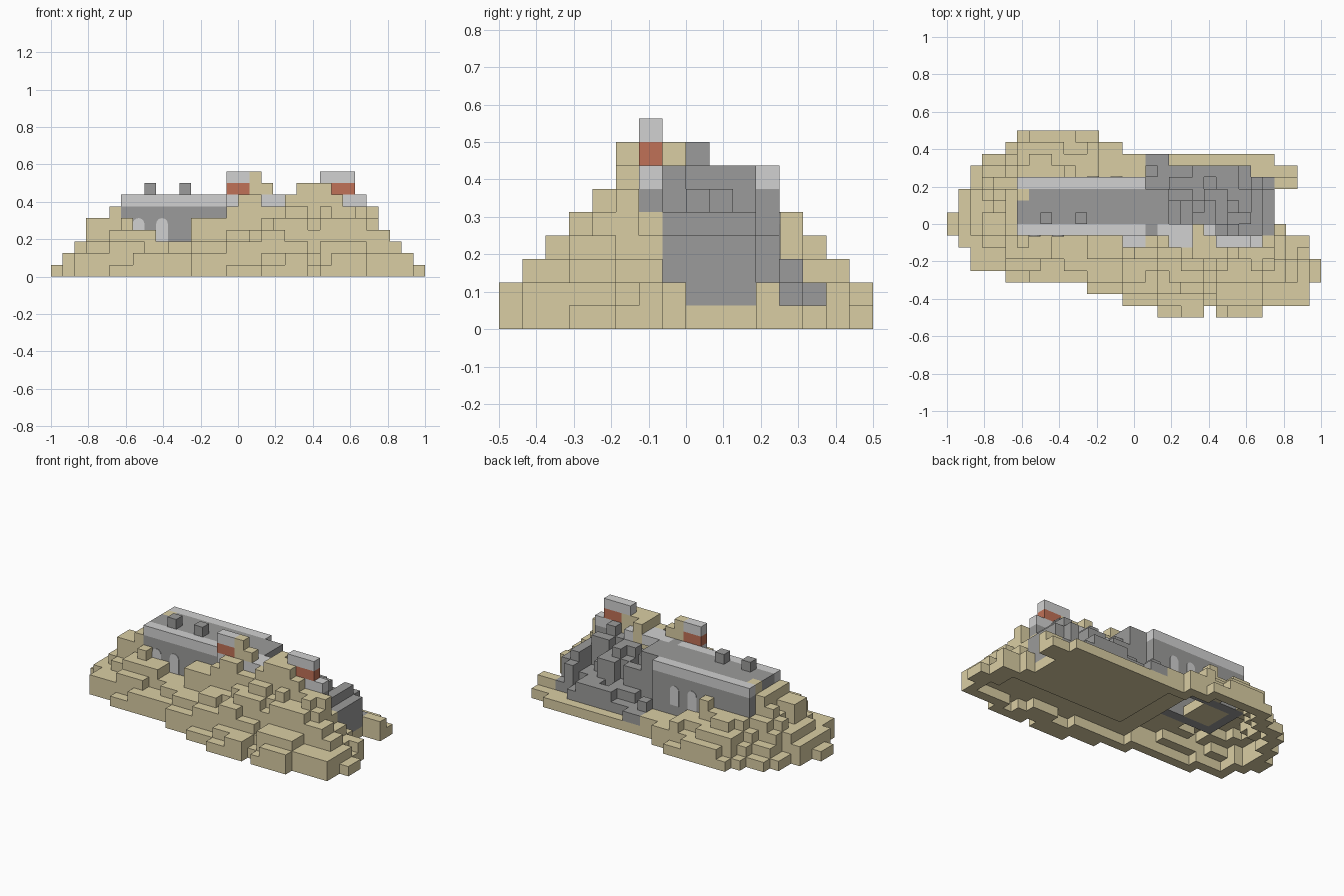
import bpy, bmesh, math, random
from mathutils import Vector

random.seed(4)
U = 1 / 16  # block size

cube = bpy.data.objects.get("Cube")
if cube:
    bpy.data.objects.remove(cube)


def material(name, r, g, b):
    m = bpy.data.materials.new(name)
    m.use_nodes = True
    m.diffuse_color = (r, g, b, 1)
    bsdf = next(n for n in m.node_tree.nodes if n.type == 'BSDF_PRINCIPLED')
    bsdf.inputs["Base Color"].default_value = (r, g, b, 1)
    return m


SAND = material("sand", .70, .615, .37)
STONE = material("dark stone", .33, .33, .325)
PALE = material("pale concrete", .64, .64, .64)
BRICK = material("red brick", .53, .165, .095)


def finish(bm, name, mat):
    mesh = bpy.data.meshes.new(name)
    bm.to_mesh(mesh)
    bm.free()
    mesh.materials.append(mat)
    ob = bpy.data.objects.new(name, mesh)
    bpy.context.scene.collection.objects.link(ob)
    return ob


def blocks(name, cells, mat):
    """Joined unit blocks: only the outer faces are made, flat areas are merged."""
    bm = bmesh.new()
    for c in cells:
        for axis in range(3):
            for side in (0, 1):
                n = list(c)
                n[axis] += 2 * side - 1
                if tuple(n) in cells:
                    continue
                a, b = [(1, 2), (2, 0), (0, 1)][axis]
                ring = []
                for da, db in ((0, 0), (1, 0), (1, 1), (0, 1)):
                    p = list(c)
                    p[axis] += side
                    p[a] += da
                    p[b] += db
                    ring.append(bm.verts.new(Vector(p) * U))
                bm.faces.new(ring if side else ring[::-1])
    bmesh.ops.remove_doubles(bm, verts=bm.verts, dist=U / 100)
    bmesh.ops.dissolve_limit(bm, angle_limit=math.radians(1), verts=bm.verts, edges=bm.edges)
    return finish(bm, name, mat)


taken = set()  # cells filled by built parts


def box(name, x, y, z, mat):
    """Box from ranges given in blocks."""
    bm = bmesh.new()
    bmesh.ops.create_cube(bm, size=1)
    for v in bm.verts:
        v.co = Vector([(r[0] + r[1]) / 2 + t * (r[1] - r[0])
                       for r, t in zip((x, y, z), v.co)]) * U
    taken.update((i, j, k) for i in range(*x) for j in range(*y) for k in range(*z))
    return finish(bm, name, mat)


def arch(name, x, y, z0, z1, outward):
    """Thin round-topped window plate on a wall."""
    bm = bmesh.new()
    pts = [(x, z0), (x + 1, z0)]
    for i in range(9):
        t = math.pi * i / 8
        pts.append((x + .5 + .5 * math.cos(t), z1 - .5 + .5 * math.sin(t)))
    face = bm.faces.new([bm.verts.new(Vector((px, y, pz)) * U) for px, pz in pts])
    ext = bmesh.ops.extrude_face_region(bm, geom=[face])
    for v in ext["geom"]:
        if isinstance(v, bmesh.types.BMVert):
            v.co.y += outward * .003
    bmesh.ops.recalc_face_normals(bm, faces=bm.faces)
    finish(bm, name, PALE)


# Bunker walls, roof and vents
box("bunker_front_wall", (-10, 1), (-1, 0), (2, 6), STONE)
box("bunker_back_wall", (-10, 1), (3, 4), (2, 6), STONE)
box("bunker_right_wall", (-10, -9), (0, 3), (2, 6), STONE)
box("bunker_left_wall", (0, 1), (0, 3), (2, 6), STONE)
box("roof_centre", (-9, 1), (0, 3), (6, 7), STONE)
box("roof_right_end", (-10, -9), (0, 2), (6, 7), STONE)
box("roof_front_edge", (-10, 1), (-1, 0), (6, 7), PALE)
box("roof_back_edge", (-10, 1), (3, 4), (6, 7), PALE)
for i, x in enumerate((-8, -5)):
    box(f"roof_vent_{i + 1}", (x, x + 1), (0, 1), (7, 8), STONE)

# Windows
arch("front_window_short", -9, -1, 4, 5, -1)
arch("front_window_tall", -7, -1, 3, 5, -1)
for i, x in enumerate((-4, -2)):
    arch(f"back_window_{i + 1}", x, 4, 3, 5, 1)

# Lookouts and slabs on the crest
for side, foot_x, brick_x, cap_x in (("right", (-1, 1), (-1, 1), (-1, 1)),
                                     ("left", (9, 11), (8, 10), (7, 10))):
    box(side + "_lookout_foot", foot_x, (-2, -1), (5, 6), STONE)
    box(side + "_lookout_base", foot_x, (-2, -1), (6, 7), PALE)
    box(side + "_lookout_brick", brick_x, (-2, -1), (7, 8), BRICK)
    box(side + "_lookout_cap", cap_x, (-2, -1), (8, 9), PALE)
box("middle_slab", (2, 5), (-2, 0), (6, 7), PALE)
box("small_slab", (6, 7), (-1, 0), (6, 7), PALE)

# Hill footprint: one x range for each row, front to back
ROWS = [(2, 11), (-1, 15), (-4, 15), (-11, 16), (-14, 16), (-14, 15), (-15, 15), (-16, 13),
        (-16, 12), (-15, 12), (-15, 12), (-14, 14), (-14, 14), (-13, 12), (-11, -1), (-10, -3)]
foot = {(x, j - 8) for j, (a, b) in enumerate(ROWS) for x in range(a, b)}
foot.discard((6, -8))

# Depth of each cell from the footprint edge
depth, ring, level = {}, set(foot), 1
while ring:
    edge = {(x, y) for x, y in ring
            if not {(x + 1, y), (x - 1, y), (x, y + 1), (x, y - 1)} <= ring}
    for c in edge:
        depth[c] = level
    ring -= edge
    level += 1

# Crest height along x
CREST = [1, 2, 3, 5, 5, 6, 5, 4, 4, 3, 3, 3, 5, 5, 5, 6,
         7, 7, 6, 6, 7, 8, 8, 8, 7, 6, 6, 6, 4, 3, 2, 1]
bump = {}


def jitter(x, y):
    return bump.setdefault(((x + y) // 2, y), random.choice((0, 1, 1)))


def in_bunker(x, y):
    return -10 <= x < 1 and -1 <= y < 4


def in_ruin(x, y):
    return (1 <= x < 12 and -1 <= y < 4) or (1 <= x < 10 and y == 4) or (1 <= x < 3 and y == 5)


def hill_height(x, y):
    d = depth[x, y] + jitter(x, y)
    top = CREST[x + 16]
    if in_bunker(x, y):
        return 3 if x < -6 else 2
    if in_ruin(x, y):
        return 1
    if y >= 4 and x >= -10:
        return min(d, 5 if x < -5 else 3 if x < -3 else 2 if x < 1 else 1)
    if x >= 12 and y >= -1:
        return 2
    if (y == -3 and -1 <= x < 12) or (y == -2 and -4 <= x < 9):
        return top
    return min(d, max(top, 7 if y < -3 and 0 < x < 9 else 0))


height = {c: hill_height(*c) for c in foot}

# Hill, hollow underneath and open below the middle of the bunker
hill = set()
for (x, y), h in height.items():
    around = [height.get((x + i, y + j), 0) for i in (-1, 0, 1) for j in (-1, 0, 1)]
    opening = in_bunker(x, y) and -6 <= x < -3
    for z in range(h):
        if x < -3:
            keep = not opening and (z >= h - 1 or min(around) <= z)
        else:
            keep = z > 0 or min(around) < 2
        if keep:
            hill.add((x, y, z))
hill |= {(1, -2, 7), (1, -2, 8), (2, -2, 7), (5, -1, 6), (5, -1, 7), (-10, 2, 6)}
blocks("sand_hill", hill - taken, SAND)

# Stepped rubble behind the crest
rubble = set()
for x, y in foot:
    if in_ruin(x, y):
        h = max(2, min(6, 15 - x, 6 - y) + random.choice((-2, -1, 0, 0, 1)))
        if x < 3 and y < 3:
            h = 7
        rubble |= {(x, y, z) for z in range(1, min(h, 7))}
blocks("stone_rubble", rubble - taken - hill, STONE)
